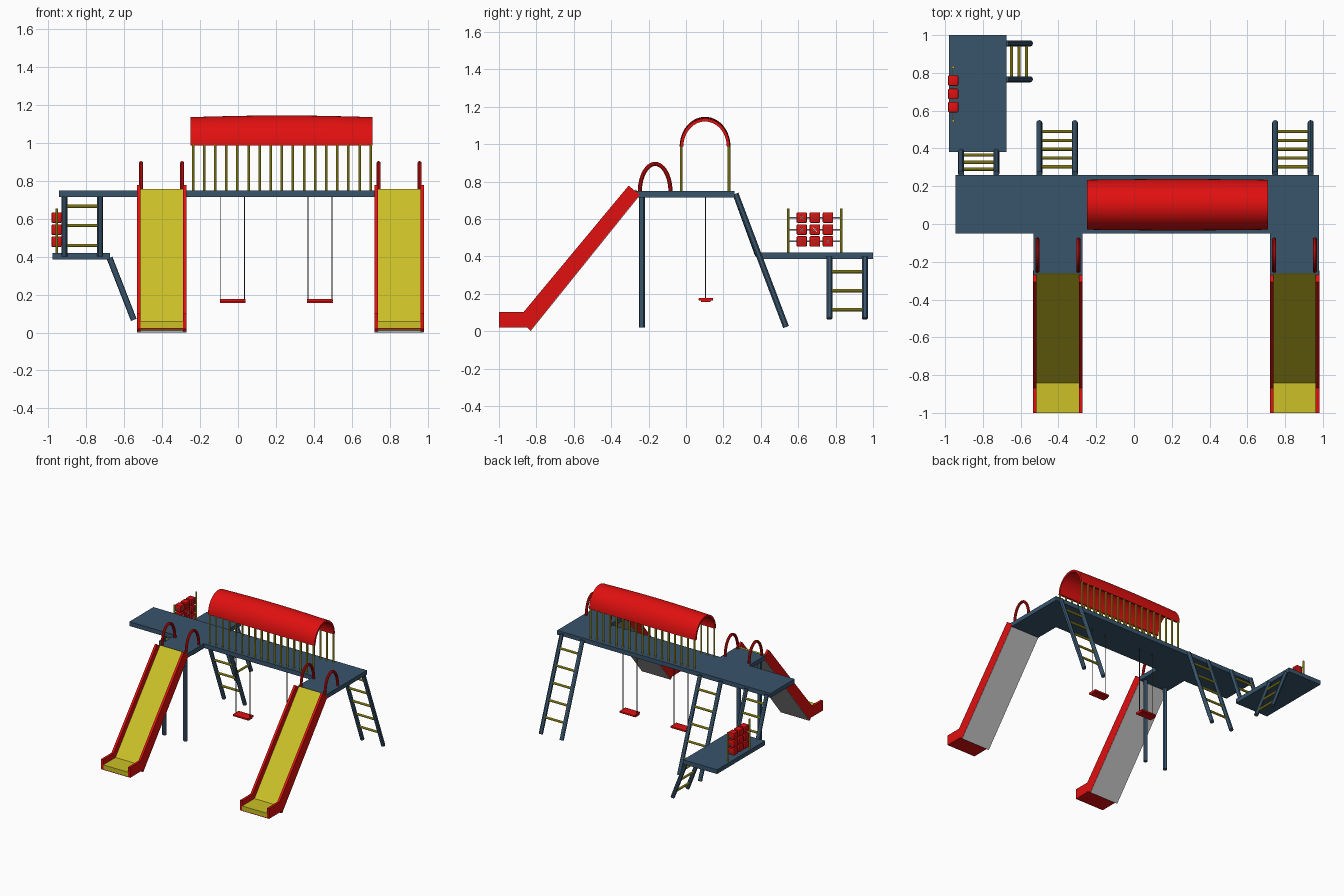
import bpy, bmesh, math
from mathutils import Vector

if "Cube" in bpy.data.objects:
    bpy.data.objects.remove(bpy.data.objects["Cube"])


def material(name, rgb):
    m = bpy.data.materials.new(name)
    m.diffuse_color = (*rgb, 1)
    m.use_nodes = True
    m.node_tree.nodes["Principled BSDF"].inputs["Base Color"].default_value = m.diffuse_color
    return m


BLUE = material("blue", (0.04, 0.09, 0.15))
RED = material("red", (0.75, 0.005, 0.005))
YELLOW = material("yellow", (0.6, 0.53, 0.02))
DARK = material("dark", (0.07, 0.06, 0.05))
PALE = material("pale", (0.8, 0.7, 0.65))


def finish(name, bm, mat, smooth=False):
    bmesh.ops.recalc_face_normals(bm, faces=bm.faces)
    me = bpy.data.meshes.new(name)
    bm.to_mesh(me)
    bm.free()
    ob = bpy.data.objects.new(name, me)
    bpy.context.collection.objects.link(ob)
    if mat:
        me.materials.append(mat)
    if smooth:
        bpy.ops.object.select_all(action='DESELECT')
        ob.select_set(True)
        bpy.context.view_layer.objects.active = ob
        bpy.ops.object.shade_smooth_by_angle()
    return ob


def box(name, x, y, z, mat, bevel=0):
    bm = bmesh.new()
    bmesh.ops.create_cube(bm, size=1)
    for v in bm.verts:
        v.co = Vector([(a + b) / 2 + c * (b - a) for (a, b), c in zip((x, y, z), v.co)])
    if bevel:
        bmesh.ops.bevel(bm, geom=bm.edges[:], offset=bevel, segments=2, affect='EDGES', profile=0.5)
    return finish(name, bm, mat, bool(bevel))


def prism(name, yz, x0, x1, mat):
    bm = bmesh.new()
    f = bm.faces.new([bm.verts.new((x0, y, z)) for y, z in yz])
    ext = bmesh.ops.extrude_face_region(bm, geom=[f])['geom']
    for v in ext:
        if isinstance(v, bmesh.types.BMVert):
            v.co.x = x1
    return finish(name, bm, mat)


def rod(name, p, q, r, mat, sides=12):
    p, q = Vector(p), Vector(q)
    bm = bmesh.new()
    bmesh.ops.create_cone(bm, cap_ends=True, segments=sides, radius1=r, radius2=r, depth=(q - p).length)
    rot = (q - p).to_track_quat('Z', 'Y')
    for v in bm.verts:
        v.co = rot @ v.co + (p + q) / 2
    return finish(name, bm, mat, True)


def sweep(name, rings, mat, closed):
    # skin a list of equal rings, capping both ends
    bm = bmesh.new()
    vs = [[bm.verts.new(c) for c in ring] for ring in rings]
    n = len(vs[0])
    for a, b in zip(vs, vs[1:]):
        for i in range(n):
            j = (i + 1) % n
            bm.faces.new((a[i], a[j], b[j], b[i]))
    if closed:
        bm.faces.new(vs[0])
        bm.faces.new(vs[-1])
    return finish(name, bm, mat, True)


def ladder(name, top, bottom, side, half, fractions):
    top, bottom, side = Vector(top), Vector(bottom), Vector(side) * half
    for s in (-1, 1):
        rod(name + "_rail", top + s * side, bottom + s * side, 0.016, BLUE)
    for f in fractions:
        c = top.lerp(bottom, f)
        rod(name + "_rung", c - side, c + side, 0.009, YELLOW, 10)


# decks
box("main_deck", (-0.945, 0.98), (-0.05, 0.26), (0.715, 0.75), BLUE)
for x in (-0.403, 0.85):
    box("slide_deck", (x - 0.13, x + 0.13), (-0.27, -0.05), (0.715, 0.75), BLUE)
box("lower_deck", (-0.98, -0.675), (0.38, 1.0), (0.385, 0.42), BLUE)
for x in (-0.50, -0.31):
    rod("support_post", (x, -0.235, 0.02), (x, -0.235, 0.716), 0.016, BLUE)

# slides and their hand hoops
wall = [(-0.307, 0.778), (-0.247, 0.73), (-0.832, 0.003), (-0.85, 0.022), (-1, 0.022), (-1, 0.103), (-0.868, 0.103)]
bed = [(-0.268, 0.757), (-0.25, 0.735), (-0.832, 0.01), (-0.85, 0.025), (-1, 0.025), (-1, 0.06), (-0.842, 0.06)]
under = [(-0.248, 0.732), (-0.244, 0.729), (-0.831, 0.0), (-0.835, 0.004)]
for x in (-0.403, 0.85):
    for s in (-1, 1):
        prism("slide_wall", wall, x + s * 0.112, x + s * 0.131, RED)
        hx = x + s * 0.108
        rings = []
        for i in range(25):
            t = math.pi * i / 24
            c = Vector((hx, -0.165 - 0.082 * math.cos(t), 0.745 + 0.149 * math.sin(t)))
            n = Vector((0, -0.149 * math.cos(t), 0.082 * math.sin(t))).normalized()
            rings.append([c + 0.011 * (math.cos(a) * n + math.sin(a) * Vector((1, 0, 0)))
                          for a in [k * math.tau / 10 for k in range(10)]])
        sweep("hand_hoop", rings, RED, True)
    prism("slide_bed", bed, x - 0.112, x + 0.112, YELLOW)
    prism("slide_underside", under, x - 0.13, x + 0.13, None)
    box("slide_foot_base", (x - 0.13, x + 0.13), (-0.999, -0.845), (0.019, 0.025), RED)

# tunnel roof, slightly bowed along its length, with its railing
rings = []
for k in range(9):
    u = k / 8
    h = 0.150 + 0.009 * math.sin(math.pi * u)
    w = 0.132 + 0.004 * math.sin(math.pi * u)
    arc = [math.pi * i / 24 for i in range(25)]
    outer = [(-0.25 + 0.96 * u, 0.102 - w * math.cos(t), 0.987 + h * math.sin(t)) for t in arc]
    inner = [(-0.25 + 0.96 * u, 0.102 - (w - 0.016) * math.cos(t), 0.987 + (h - 0.016) * math.sin(t))
             for t in reversed(arc)]
    rings.append(outer + inner)
sweep("tunnel_roof", rings, RED, True)
for i in range(17):
    for y in (-0.026, 0.230):
        x = -0.237 + 0.937 * i / 16
        rod("railing_bar", (x, y, 0.745), (x, y, 0.992), 0.007, YELLOW, 10)

# swings
for x in (-0.028, 0.432):
    for s in (-1, 1):
        rod("swing_rope", (x + s * 0.063, 0.105, 0.165), (x + s * 0.063, 0.105, 0.72), 0.003, DARK, 6)
    box("swing_seat", (x - 0.068, x + 0.068), (0.068, 0.145), (0.163, 0.177), RED, 0.003)
    box("swing_seat_block", (x - 0.068, x + 0.068), (0.08, 0.132), (0.156, 0.164), RED)

# ladders
for x in (-0.407, 0.841):
    ladder("back_ladder", (x, 0.265, 0.735), (x, 0.535, 0.022), (1, 0, 0), 0.094,
           [0.14, 0.313, 0.485, 0.658, 0.83])
ladder("deck_ladder", (-0.822, 0.265, 0.735), (-0.822, 0.385, 0.405), (1, 0, 0), 0.093, [0.21, 0.515, 0.835])
ladder("side_ladder", (-0.678, 0.861, 0.395), (-0.55, 0.861, 0.067), (0, 1, 0), 0.095, [0.235, 0.543, 0.854])

# noughts and crosses game panel
gx = -0.957
for y in (0.547, 0.83):
    rod("game_post", (gx, y, 0.415), (gx, y, 0.655), 0.007, YELLOW, 10)
for r, z in enumerate((0.48, 0.543, 0.607)):
    rod("game_rod", (gx, 0.547, z), (gx, 0.83, z), 0.004, None, 8)
    for c, y in enumerate((0.619, 0.689, 0.759)):
        box("game_block", (gx - 0.027, gx + 0.027), (y - 0.028, y + 0.028), (z - 0.028, z + 0.028), RED, 0.006)
        fx = gx + 0.027
        if (r, c) in ((2, 0), (1, 0), (1, 1), (0, 2)):
            for s in (-1, 1):
                rod("cross_mark", (fx, y - 0.011, z - s * 0.011), (fx, y + 0.011, z + s * 0.011), 0.002, PALE, 6)
        else:
            ring = [[(fx + dx, y + q * math.cos(t), z + q * math.sin(t))
                     for dx, q in ((-0.002, 0.010), (0.002, 0.010), (0.002, 0.013), (-0.002, 0.013))]
                    for t in [k * math.tau / 16 for k in range(17)]]
            sweep("ring_mark", ring, DARK, False)
